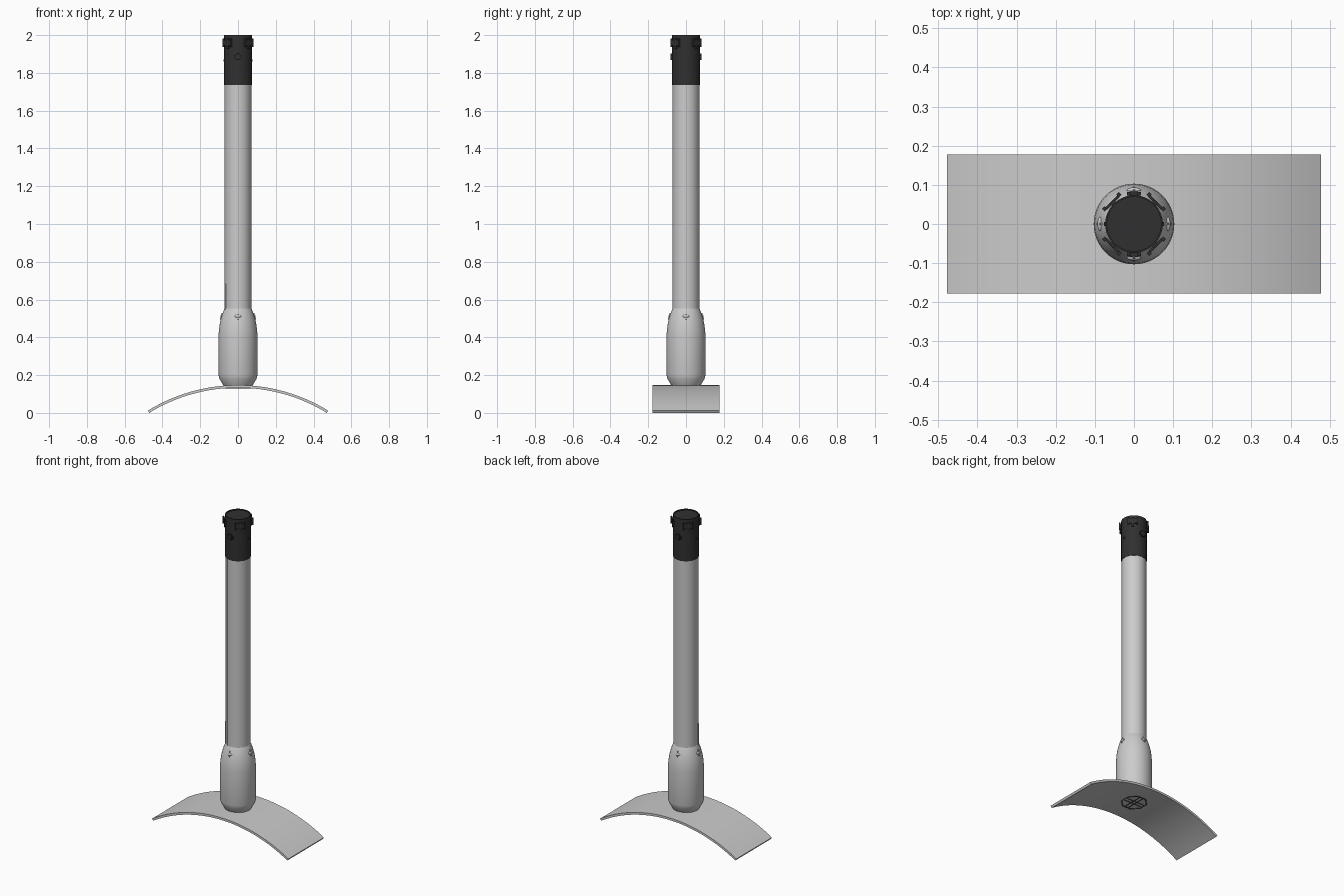
import bpy, bmesh, math
from mathutils import Matrix, Vector

if "Cube" in bpy.data.objects:
    bpy.data.objects.remove(bpy.data.objects["Cube"])

dark = bpy.data.materials.new("dark_band")
dark.diffuse_color = (0.03, 0.03, 0.03, 1)
dark.use_nodes = True
dark.node_tree.nodes["Principled BSDF"].inputs["Base Color"].default_value = dark.diffuse_color


def finish(name, bm, mat=None, smooth=True):
    bmesh.ops.recalc_face_normals(bm, faces=bm.faces)
    me = bpy.data.meshes.new(name)
    bm.to_mesh(me)
    bm.free()
    ob = bpy.data.objects.new(name, me)
    bpy.context.collection.objects.link(ob)
    if mat:
        me.materials.append(mat)
    if smooth:
        bpy.ops.object.select_all(action='DESELECT')
        ob.select_set(True)
        bpy.context.view_layer.objects.active = ob
        bpy.ops.object.shade_smooth_by_angle(angle=math.radians(30))
    return ob


def lathe(name, profile, mat=None, n=64):
    bm = bmesh.new()
    rings = [[bm.verts.new((r * math.cos(2 * math.pi * i / n), r * math.sin(2 * math.pi * i / n), z))
              for i in range(n)] for r, z in profile]
    for a, b in zip(rings, rings[1:]):
        for i in range(n):
            j = (i + 1) % n
            bm.faces.new((a[i], a[j], b[j], b[i]))
    bm.faces.new(rings[0])
    bm.faces.new(rings[-1])
    return finish(name, bm, mat)


def polar(deg, r, z):
    return Matrix.Rotation(math.radians(deg), 4, 'Z') @ Matrix.Translation((r, 0, z))


def add_box(bm, frame, size, offset=(0, 0, 0)):
    # size is radial, tangential, vertical
    bmesh.ops.create_cube(bm, size=1, matrix=frame @ Matrix.Translation(offset) @ Matrix.Diagonal((*size, 1)))


def add_rod(bm, a, b, r):
    a, b = Vector(a), Vector(b)
    d = b - a
    m = Matrix.Translation((a + b) / 2) @ d.to_track_quat('Z', 'Y').to_matrix().to_4x4()
    bmesh.ops.create_cone(bm, cap_ends=True, segments=8, radius1=r, radius2=r, depth=d.length, matrix=m)


# Main tube and swollen lower body
lathe("body_tube", [(0.071, 0.54), (0.071, 1.74)])
lathe("lower_body", [(0.072, 0.137), (0.078, 0.146), (0.098, 0.18), (0.103, 0.2), (0.103, 0.41),
                     (0.1005, 0.445), (0.095, 0.48), (0.086, 0.515), (0.077, 0.54), (0.071, 0.553)])

# Dark upper band with a shallow recessed top
lathe("upper_band", [(0.0735, 1.735), (0.0735, 2.0), (0.069, 2.0), (0.069, 1.993)], dark)

# Arched base plate
bm = bmesh.new()
segs, half, ri, ro, top = 40, math.radians(31.6), 0.897, 0.911, 0.147
sections = []
for i in range(segs + 1):
    t = -half + 2 * half * i / segs
    sections.append([bm.verts.new((r * math.sin(t), y, top - ro + r * math.cos(t)))
                     for r, y in ((ri, -0.178), (ro, -0.178), (ro, 0.178), (ri, 0.178))])
for a, b in zip(sections, sections[1:]):
    for k in range(4):
        m = (k + 1) % 4
        bm.faces.new((a[k], a[m], b[m], b[k]))
bm.faces.new(sections[0])
bm.faces.new(sections[-1])
low = min(v.co.z for v in bm.verts)
bmesh.ops.translate(bm, verts=bm.verts, vec=(0, 0, -low))
finish("arched_base", bm)

# Octagonal mounting frame under the base
bm = bmesh.new()
octo = [(0.075 * math.cos(math.pi / 8 + i * math.pi / 4),
         0.075 * math.sin(math.pi / 8 + i * math.pi / 4), 0.131) for i in range(8)]
for i in range(8):
    add_rod(bm, octo[i], octo[(i + 1) % 8], 0.003)
for u in (-0.012, 0.012):
    add_rod(bm, (u, -0.069, 0.131), (u, 0.069, 0.131), 0.002)
    add_rod(bm, (-0.069, u, 0.131), (0.069, u, 0.131), 0.002)
finish("base_mount_frame", bm, dark)

# Folded panels on the diagonals of the upper band
bm = bmesh.new()
for k in range(4):
    f = polar(45 + 90 * k, 0.078, 1.96)
    add_box(bm, f, (0.007, 0.046, 0.03))
    add_box(bm, f, (0.010, 0.014, 0.056), (-0.002, 0, -0.006))
    for s in (-1, 1):
        add_box(bm, f, (0.010, 0.009, 0.044), (0.002, s * 0.026, 0))
finish("folded_panels", bm, dark, smooth=False)

# Small thruster pods below the panels, front and back
bm = bmesh.new()
for a in (90, 270):
    f = polar(a, 0.077, 1.885)
    add_box(bm, f, (0.012, 0.020, 0.034))
    for s in (-1, 1):
        add_box(bm, f, (0.009, 0.008, 0.018), (0, s * 0.014, 0))
for a in (0, 180):
    add_box(bm, polar(a, 0.074, 1.865), (0.006, 0.010, 0.012))
finish("upper_pods", bm, dark, smooth=False)

# Rounded latches on the shoulder of the lower body
bm = bmesh.new()
for k in range(4):
    f = polar(90 * k, 0.087, 0.512) @ Matrix.Rotation(math.radians(-16), 4, 'Y')
    bmesh.ops.create_uvsphere(bm, u_segments=16, v_segments=10, radius=1,
                              matrix=f @ Matrix.Diagonal((0.006, 0.018, 0.008, 1)))
    add_box(bm, f, (0.008, 0.006, 0.036))
finish("shoulder_latches", bm)

# Cable duct along the tube and its thicker lower cover
bm = bmesh.new()
add_box(bm, polar(244, 0.0705, 1.145), (0.003, 0.004, 1.19))
add_box(bm, polar(200, 0.072, 0.615), (0.007, 0.010, 0.135))
finish("cable_ducts", bm, smooth=False)
